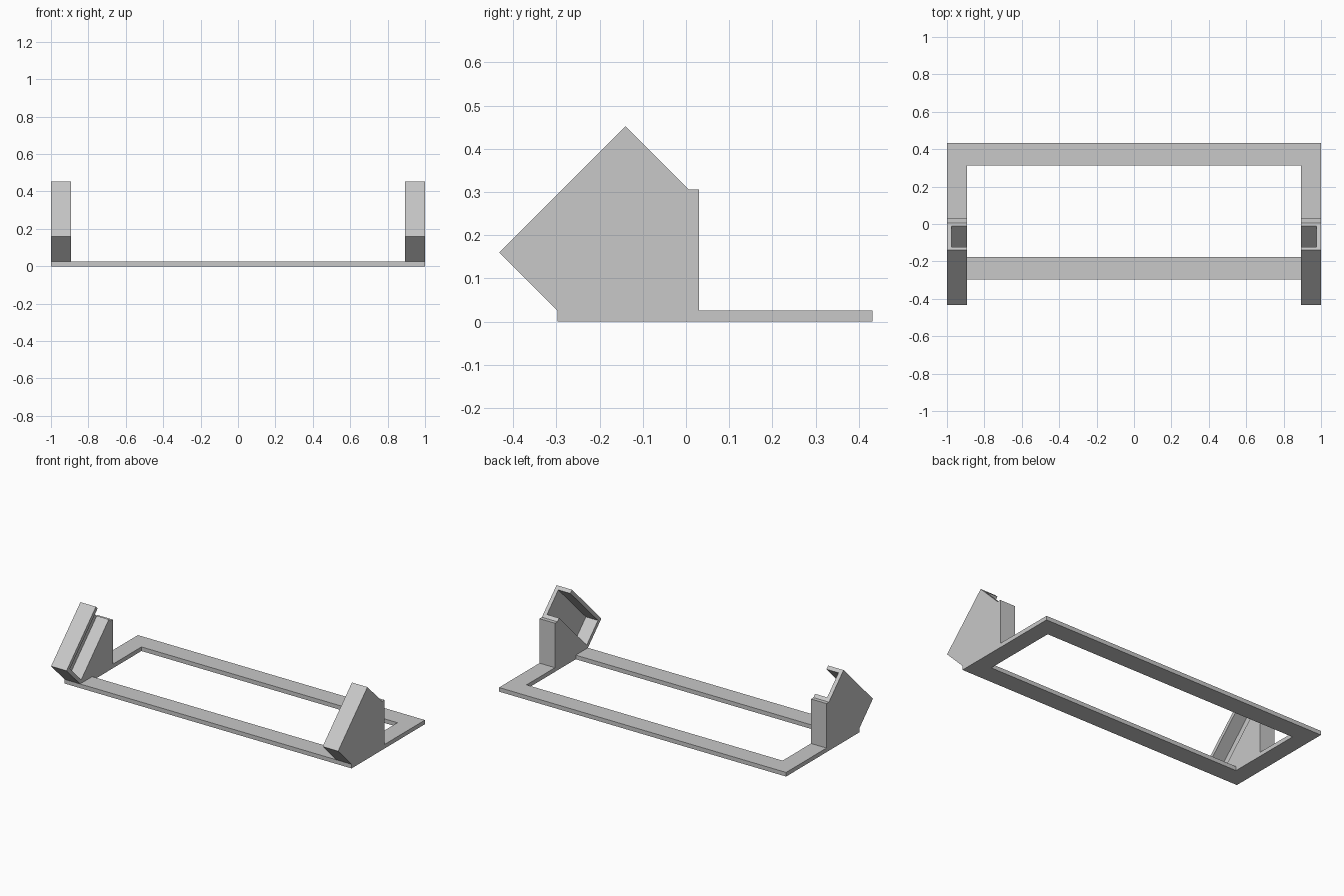
import bpy
import bmesh
from mathutils import Vector

if "Cube" in bpy.data.objects:
    bpy.data.objects.remove(bpy.data.objects["Cube"], do_unlink=True)

# Single grey plastic
GREY = (0.58, 0.58, 0.58, 1.0)
plastic = bpy.data.materials.new("grey_plastic")
plastic.use_nodes = True
plastic.diffuse_color = GREY
plastic.node_tree.nodes["Principled BSDF"].inputs["Base Color"].default_value = GREY

BASE = 0.026      # frame thickness
WALL = 0.024      # pocket wall thickness
INNER = 0.892     # inner x of frame sides and holders


def prism(name, points, axis, start, end):
    """Extrude a closed outline along the x or z axis."""
    bm = bmesh.new()
    place = (lambda a, b: (start, a, b)) if axis == "x" else (lambda a, b: (a, b, start))
    face = bm.faces.new([bm.verts.new(place(a, b)) for a, b in points])
    moved = bmesh.ops.extrude_face_region(bm, geom=[face])["geom"]
    shift = Vector((end - start, 0, 0)) if axis == "x" else Vector((0, 0, end - start))
    bmesh.ops.translate(bm, vec=shift, verts=[v for v in moved if isinstance(v, bmesh.types.BMVert)])
    bmesh.ops.recalc_face_normals(bm, faces=bm.faces)
    mesh = bpy.data.meshes.new(name)
    bm.to_mesh(mesh)
    bm.free()
    mesh.materials.append(plastic)
    obj = bpy.data.objects.new(name, mesh)
    bpy.context.collection.objects.link(obj)
    return obj


def cut(obj, cutter):
    """Subtract the cutter, then discard it."""
    cutter.hide_render = True
    mod = obj.modifiers.new("cut", "BOOLEAN")
    mod.operation = "DIFFERENCE"
    mod.solver = "EXACT"
    mod.object = cutter
    bpy.context.view_layer.objects.active = obj
    bpy.ops.object.modifier_apply(modifier=mod.name)
    bpy.data.objects.remove(cutter, do_unlink=True)


def rectangle(x, y0, y1):
    return [(-x, y0), (x, y0), (x, y1), (-x, y1)]


# Flat rectangular base frame
frame = prism("base_frame", rectangle(1, -0.298, 0.432), "z", 0, BASE)
cut(frame, prism("frame_opening", rectangle(INNER, -0.177, 0.313), "z", -0.1, 0.1))

# Holder outline (y, z): tilted box on an upright support
front, top, back = Vector((-0.432, 0.16)), Vector((-0.14, 0.452)), Vector((0.006, 0.306))
outline = [front, top, back, (0.03, 0.306), (0.03, BASE), (-0.298, BASE)]

# Tilted pocket, open at its upper end and towards the middle
up = (top - front).normalized()
across = (back - top).normalized()
pocket = [front + (up + across) * WALL,
          top + up * 0.1 + across * WALL,
          back + up * 0.1 - across * WALL,
          front + (back - top) + up * WALL - across * WALL]

for side, label in ((1, "left"), (-1, "right")):
    holder = prism(label + "_holder", outline, "x", side * INNER, side * 1.0)
    cut(holder, prism("pocket_cutter", pocket, "x", side * 0.8, side * (1 - WALL)))
